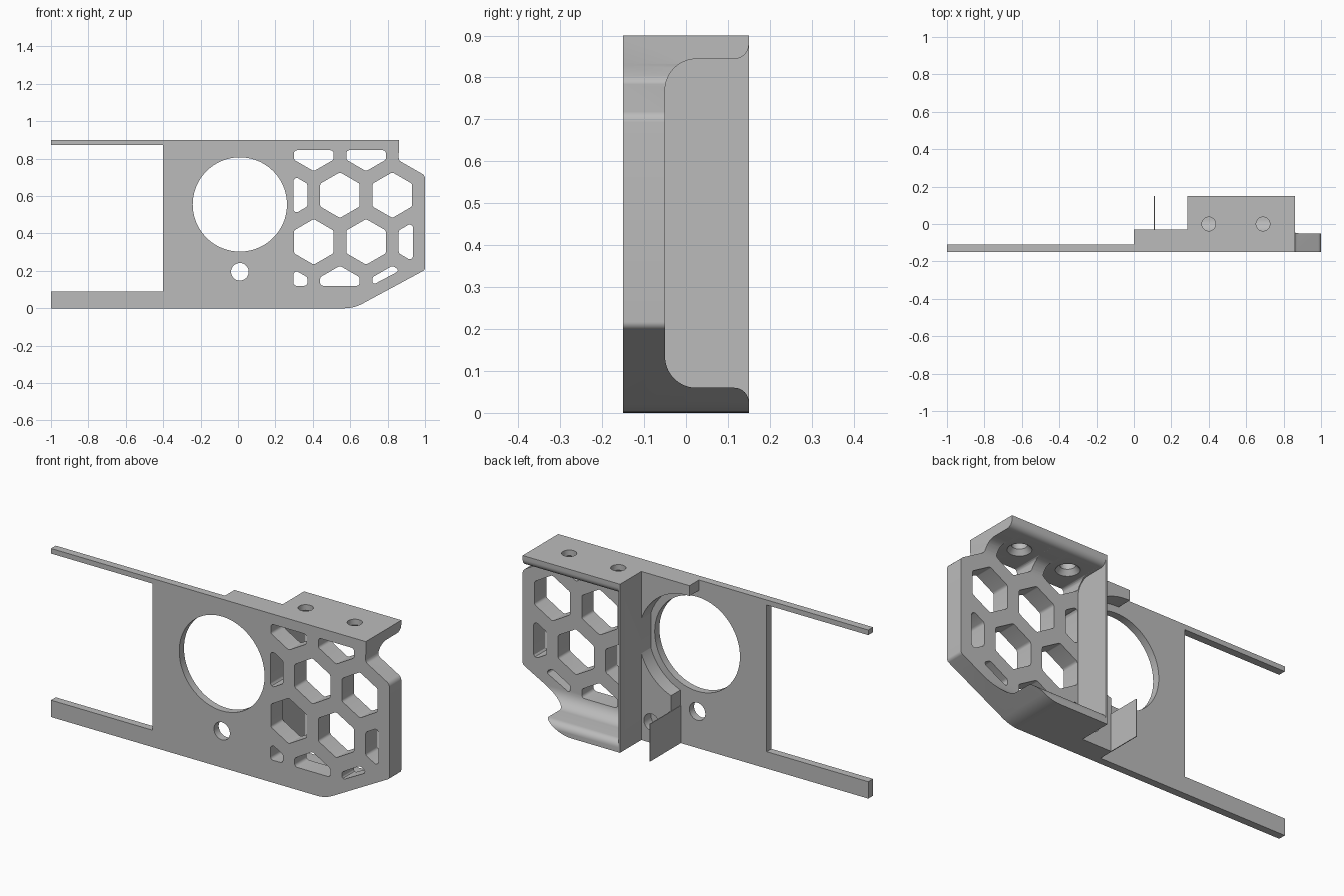
import bpy, bmesh, math
from mathutils import Vector

old = bpy.data.objects.get("Cube")
if old:
    bpy.data.objects.remove(old, do_unlink=True)

grey = bpy.data.materials.new("plain_grey")
grey.use_nodes = True
colour = (0.5, 0.5, 0.5, 1)
grey.diffuse_color = colour
grey.node_tree.nodes["Principled BSDF"].inputs["Base Color"].default_value = colour

FRONT, BACK = -0.15, 0.15
WALL = 0.285


def prism(name, pts, lo, hi, axis="Y"):
    """Extrude a 2D outline: (x, z) along Y, or (y, z) along X."""
    place = (lambda p, d: (p[0], d, p[1])) if axis == "Y" else (lambda p, d: (d, p[0], p[1]))
    bm = bmesh.new()
    face = bm.faces.new([bm.verts.new(place(p, lo)) for p in pts])
    ext = bmesh.ops.extrude_face_region(bm, geom=[face])
    shift = Vector(place((0, 0), hi - lo))
    bmesh.ops.translate(bm, vec=shift, verts=[v for v in ext["geom"] if isinstance(v, bmesh.types.BMVert)])
    bmesh.ops.recalc_face_normals(bm, faces=bm.faces)
    mesh = bpy.data.meshes.new(name)
    bm.to_mesh(mesh)
    bm.free()
    ob = bpy.data.objects.new(name, mesh)
    bpy.context.collection.objects.link(ob)
    mesh.materials.append(grey)
    return ob


def circle(x, z, r, n=64):
    return [(x + r * math.cos(math.tau * i / n), z + r * math.sin(math.tau * i / n)) for i in range(n)]


def rounded(pts, radii, steps=6):
    """Round each outline corner with a tangent curve."""
    out = []
    for i, p in enumerate(pts):
        r = radii[i] if isinstance(radii, list) else radii
        p, a, b = Vector(p), Vector(pts[i - 1]), Vector(pts[(i + 1) % len(pts)])
        if r == 0:
            out.append(tuple(p))
            continue
        da, db = (a - p), (b - p)
        half = da.angle(db) / 2
        t = min(r / math.tan(half), da.length * 0.45, db.length * 0.45)
        r = t * math.tan(half)
        c = p + (da.normalized() + db.normalized()).normalized() * (r / math.sin(half))
        s, e = p + da.normalized() * t - c, p + db.normalized() * t - c
        for k in range(steps + 1):
            out.append(tuple(c + s.lerp(e, k / steps).normalized() * r))
    return out


def clip(pts, nx, nz, d):
    """Keep the part of a convex outline where nx*x + nz*z >= d."""
    out = []
    for i, q in enumerate(pts):
        p = pts[i - 1]
        fp, fq = nx * p[0] + nz * p[1] - d, nx * q[0] + nz * q[1] - d
        if fp * fq < 0:
            t = fp / (fp - fq)
            out.append((p[0] + t * (q[0] - p[0]), p[1] + t * (q[1] - p[1])))
        if fq >= 0:
            out.append(q)
    return out


def boolean(target, tool, op="DIFFERENCE"):
    mod = target.modifiers.new(op, "BOOLEAN")
    mod.object, mod.operation, mod.solver = tool, op, "EXACT"
    bpy.context.view_layer.objects.active = target
    bpy.ops.object.modifier_apply(modifier=mod.name)
    bpy.data.objects.remove(tool, do_unlink=True)


# Deep end housing, hollowed from the back behind a thin side wall
outline = [(WALL, 0), (0.62, 0), (1, 0.205), (1, 0.71), (0.86, 0.79), (0.86, 0.9), (WALL, 0.9)]
bracket = prism("bracket", rounded(outline, [0, 0.2, 0.02, 0.03, 0.02, 0, 0]), FRONT, BACK)
lip = 0.035
pocket = [(-0.05, 0.06), (0.115, 0.06)]
pocket += [(0.115 + lip * math.sin(a), 0.06 - lip + lip * math.cos(a))
           for a in [math.pi / 2 * k / 6 for k in range(1, 7)]]
pocket.append((0.2, 0.06 - lip))
pocket += [(y, 0.904 - z) for y, z in reversed(pocket)]
radii = [0.1] + [0] * (len(pocket) - 2) + [0.1]
boolean(bracket, prism("pocket_cutter", rounded(pocket, radii, 12), WALL + 0.01, 1.2, "X"))

# Flat plate with two long arms
plate = prism("plate", [(-1, 0), (0.29, 0), (0.29, 0.9), (-1, 0.9), (-1, 0.873),
                        (-0.4, 0.873), (-0.4, 0.09), (-1, 0.09)], FRONT, -0.11)

# Raised block hugging the large opening, with a blind hole
block = prism("block", [(0, 0.9), (0, 0.555), (0.11, 0.555), (0.11, 0), (0.29, 0), (0.29, 0.9)], -0.14, -0.03)
boolean(block, prism("recess_cutter", circle(0.01, 0.555, 0.29, 96), -0.2, 0.1))
boolean(block, prism("blind_cutter", circle(0.225, 0.11, 0.045, 32), -0.09, 0.1))

boolean(bracket, plate, "UNION")
boolean(bracket, block, "UNION")

# Round openings
for x, z, r in ((0.01, 0.555, 0.252), (0.01, 0.195, 0.047)):
    boolean(bracket, prism("opening_cutter", circle(x, z, r, 96), -0.3, -0.02))

# Honeycomb openings, trimmed to a border
limits = [(1, 0, 0.297), (-1, 0, -0.935), (0, 1, 0.12), (0, -1, -0.845), (-0.53, 1, -0.257)]
for row in range(4):
    for col in range(3):
        cx = (0.265 if row % 2 == 0 else 0.405) + 0.28 * col
        cz = 0.105 + 0.25 * row
        cell = [(cx + 0.122 * math.sin(math.pi / 3 * k), cz + 0.122 * math.cos(math.pi / 3 * k)) for k in range(6)]
        for limit in limits:
            cell = clip(cell, *limit)
        cell = [p for i, p in enumerate(cell) if (Vector(p) - Vector(cell[i - 1])).length > 0.006]
        if len(cell) > 2:
            boolean(bracket, prism("cell_cutter", rounded(cell, 0.016, 4), -0.3, 0.3))

# Screw holes through the top flange, flared underneath
for x in (0.4, 0.69):
    for r1, r2, z, h in ((0.037, 0.037, 0.87, 0.2), (0.062, 0.037, 0.855, 0.03)):
        bpy.ops.mesh.primitive_cone_add(vertices=32, radius1=r1, radius2=r2, depth=h, location=(x, 0, z))
        boolean(bracket, bpy.context.object)

# Thin tab standing behind the block
tab = prism("thin_tab", [(-0.11, 0), (0.15, 0), (0.15, 0.2), (-0.11, 0.2)], 0.108, 0.112, "X")

bpy.ops.object.select_all(action="DESELECT")
bracket.select_set(True)
bpy.context.view_layer.objects.active = bracket
bpy.ops.object.shade_smooth_by_angle(angle=math.radians(30))
bracket.data.materials.clear()
bracket.data.materials.append(grey)
for poly in bracket.data.polygons:
    poly.material_index = 0
